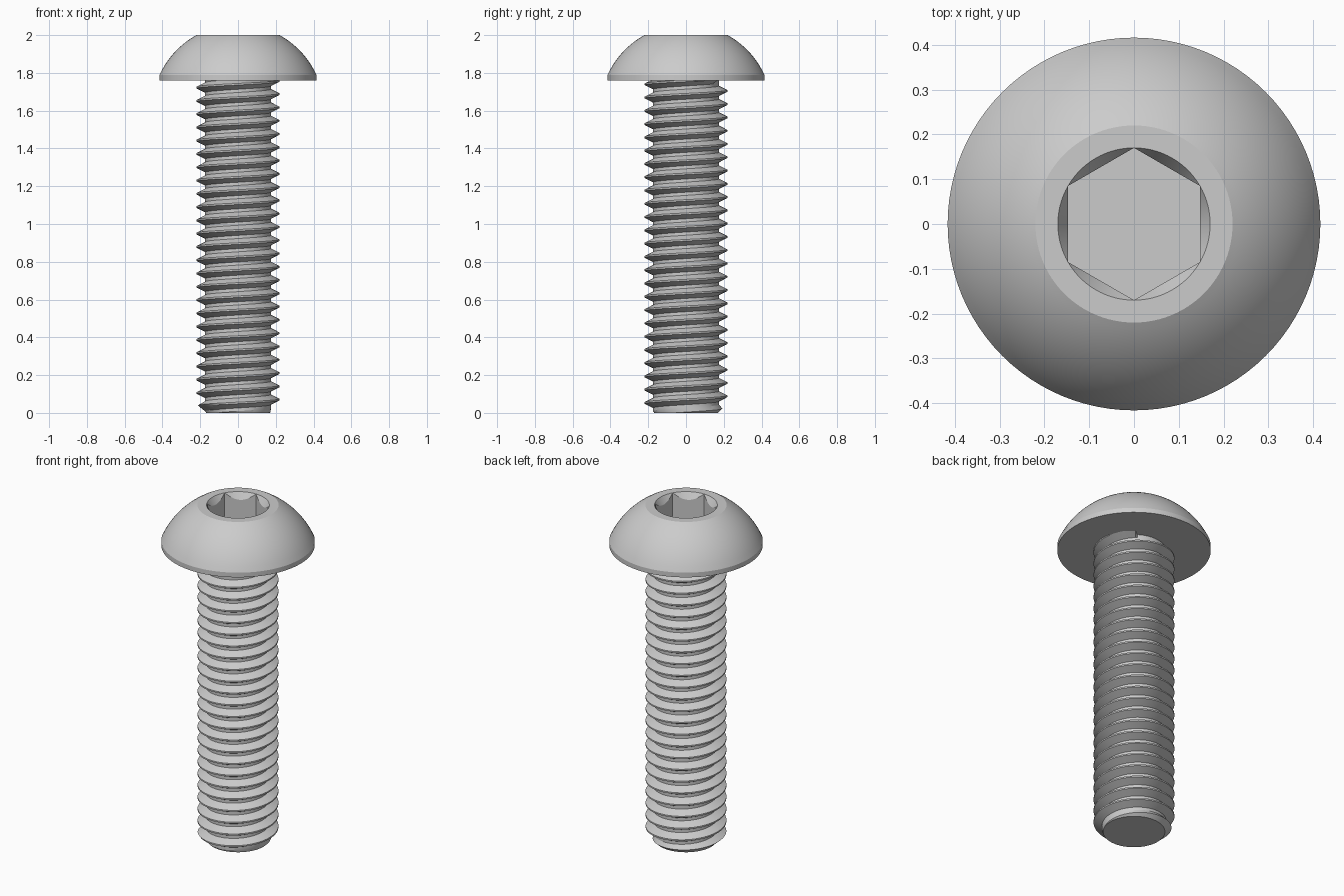
import bpy, bmesh
from math import sin, cos, pi, radians, sqrt

cube = bpy.data.objects.get("Cube")
if cube:
    bpy.data.objects.remove(cube, do_unlink=True)

steel = bpy.data.materials.new("grey_steel")
steel.use_nodes = True
colour = (0.6, 0.6, 0.6, 1)
steel.diffuse_color = colour
steel.node_tree.nodes["Principled BSDF"].inputs["Base Color"].default_value = colour

COLS = 96
LENGTH = 1.76       # underside of the head
PITCH = 0.0703
MAJOR, MINOR = 0.219, 0.174
TIP = 0.168


def sweep(name, profile):
    """Lathe whose (radius, height) profile may change with the angle."""
    bm = bmesh.new()
    columns = []
    for i in range(COLS + 1):
        a = 2 * pi * i / COLS
        columns.append([bm.verts.new((r * cos(a), r * sin(a), z)) for r, z in profile(a)])
    for c, d in zip(columns, columns[1:]):
        for j in range(len(c) - 1):
            bm.faces.new((c[j], d[j], d[j + 1], c[j + 1]))
    bmesh.ops.remove_doubles(bm, verts=bm.verts, dist=1e-5)
    bmesh.ops.dissolve_degenerate(bm, edges=bm.edges, dist=1e-5)
    bmesh.ops.holes_fill(bm, edges=[e for e in bm.edges if e.is_boundary], sides=0)
    bmesh.ops.recalc_face_normals(bm, faces=bm.faces)
    mesh = bpy.data.meshes.new(name)
    bm.to_mesh(mesh)
    bm.free()
    mesh.materials.append(steel)
    obj = bpy.data.objects.new(name, mesh)
    bpy.context.collection.objects.link(obj)
    bpy.ops.object.select_all(action='DESELECT')
    obj.select_set(True)
    bpy.context.view_layer.objects.active = obj
    bpy.ops.object.shade_smooth_by_angle(angle=radians(22))
    return obj


# Domed head with a countersunk hexagon socket
def head_profile(a):
    rim, flat, edge, centre = 0.17, 0.22, 0.416, 1.60
    ball = sqrt(flat ** 2 + (2 - centre) ** 2)
    off = (a - pi / 2) % (pi / 3) - pi / 6
    hexagon = rim * cos(pi / 6) / cos(off)
    points = [(0, 1.81), (hexagon, 1.81), (hexagon, 2 - 1.7 * (rim - hexagon)), (rim, 2)]
    for k in range(15):
        r = flat + (edge - flat) * k / 14
        points.append((r, centre + sqrt(ball ** 2 - r ** 2)))
    return points + [(edge, LENGTH), (0, LENGTH)]


# Right-handed thread, chamfered at the tip
def thread_profile(a):
    points = []
    for k in range(-2, 28):
        for f, r in ((-0.06, MAJOR), (0.06, MAJOR), (0.38, MINOR), (0.62, MINOR)):
            z = PITCH * (k + f + a / (2 * pi))
            z = min(max(z, 0), LENGTH + 0.005)
            points.append((TIP if z == 0 else min(r, TIP + 1.1 * z), z))
    # Keep the clamped top rows on one radius so they merge
    return [(MINOR if z > LENGTH + 0.004 else r, z) for r, z in points]


sweep("screw_head", head_profile)
sweep("threaded_shank", thread_profile)
